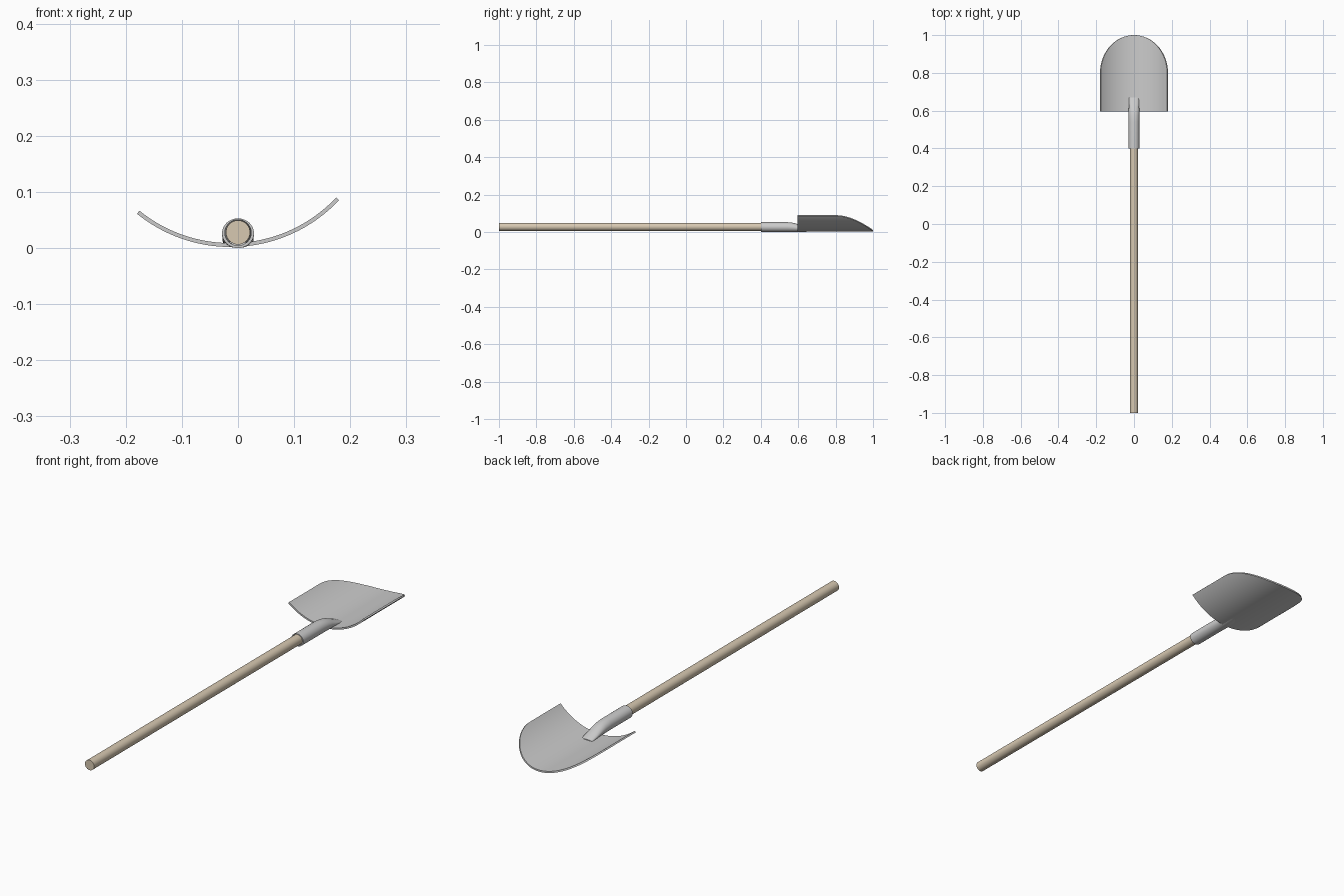
import bpy, bmesh, math

if "Cube" in bpy.data.objects:
    bpy.data.objects.remove(bpy.data.objects["Cube"])


def make_object(name, bm, angle=40):
    me = bpy.data.meshes.new(name)
    bm.to_mesh(me)
    bm.free()
    ob = bpy.data.objects.new(name, me)
    bpy.context.collection.objects.link(ob)
    bpy.ops.object.select_all(action='DESELECT')
    ob.select_set(True)
    bpy.context.view_layer.objects.active = ob
    bpy.ops.object.shade_smooth_by_angle(angle=math.radians(angle))
    return ob


def loft(name, rings, n=32, caps=(True, True)):
    """Join elliptical rings given as (y, half_width, z_bottom, z_top)."""
    bm = bmesh.new()
    loops = []
    for y, w, z0, z1 in rings:
        loops.append([bm.verts.new((w * math.cos(2 * math.pi * i / n), y,
                                    (z0 + z1) / 2 + (z1 - z0) / 2 * math.sin(2 * math.pi * i / n)))
                      for i in range(n)])
    for a, b in zip(loops, loops[1:]):
        for i in range(n):
            j = (i + 1) % n
            bm.faces.new((a[i], b[i], b[j], a[j]))
    if caps[0]:
        bm.faces.new(loops[0])
    if caps[1]:
        bm.faces.new(loops[-1][::-1])
    return make_object(name, bm)


# Wooden handle
handle = loft("handle", [(-1.0, 0.0215, 0.0065, 0.0495), (0.52, 0.0215, 0.0065, 0.0495)])
wood = bpy.data.materials.new("wood")
wood.diffuse_color = (0.68, 0.58, 0.44, 1)
wood.use_nodes = True
wood.node_tree.nodes["Principled BSDF"].inputs["Base Color"].default_value = wood.diffuse_color
handle.data.materials.append(wood)

# Hollow socket, flattening down into the blade
loft("socket", [
    (0.50, 0.0235, 0.0045, 0.0505),
    (0.40, 0.0235, 0.0045, 0.0505),
    (0.40, 0.0285, 0.0, 0.053),
    (0.54, 0.0285, 0.0, 0.053),
    (0.575, 0.0285, 0.0, 0.049),
    (0.60, 0.0280, 0.0, 0.042),
    (0.635, 0.0275, 0.001, 0.027),
    (0.67, 0.0265, 0.003, 0.012)], caps=(False, True))

# Curved blade: slightly rolled arc section with a rounded front outline
HALF, BACK, SHOULDER, TIP = 0.18, 0.595, 0.80, 1.0
R, CX, THICK, NU, NV = 0.265, -0.013, 0.007, 48, 12
bm = bmesh.new()
layers = []
for r in (R, R - THICK):
    grid = []
    for i in range(NU + 1):
        t = -math.cos(math.pi * i / NU)
        a = math.asin((HALF * t - CX) / R)
        front = SHOULDER + (TIP - SHOULDER) * math.sqrt(max(0, 1 - t * t))
        grid.append([bm.verts.new((CX + r * math.sin(a),
                                   BACK + (front - BACK) * j / NV,
                                   0.002 + R - r * math.cos(a))) for j in range(NV + 1)])
    for i in range(NU):
        for j in range(NV):
            bm.faces.new((grid[i][j], grid[i][j + 1], grid[i + 1][j + 1], grid[i + 1][j]))
    layers.append(grid)


def rim(g):
    return ([g[i][0] for i in range(NU)] + [g[NU][j] for j in range(NV)]
            + [g[i][NV] for i in range(NU, 0, -1)] + [g[0][j] for j in range(NV, 0, -1)])


lo, hi = rim(layers[0]), rim(layers[1])
for k in range(len(lo)):
    m = (k + 1) % len(lo)
    bm.faces.new((lo[k], lo[m], hi[m], hi[k]))
bmesh.ops.recalc_face_normals(bm, faces=bm.faces)
make_object("blade", bm)
